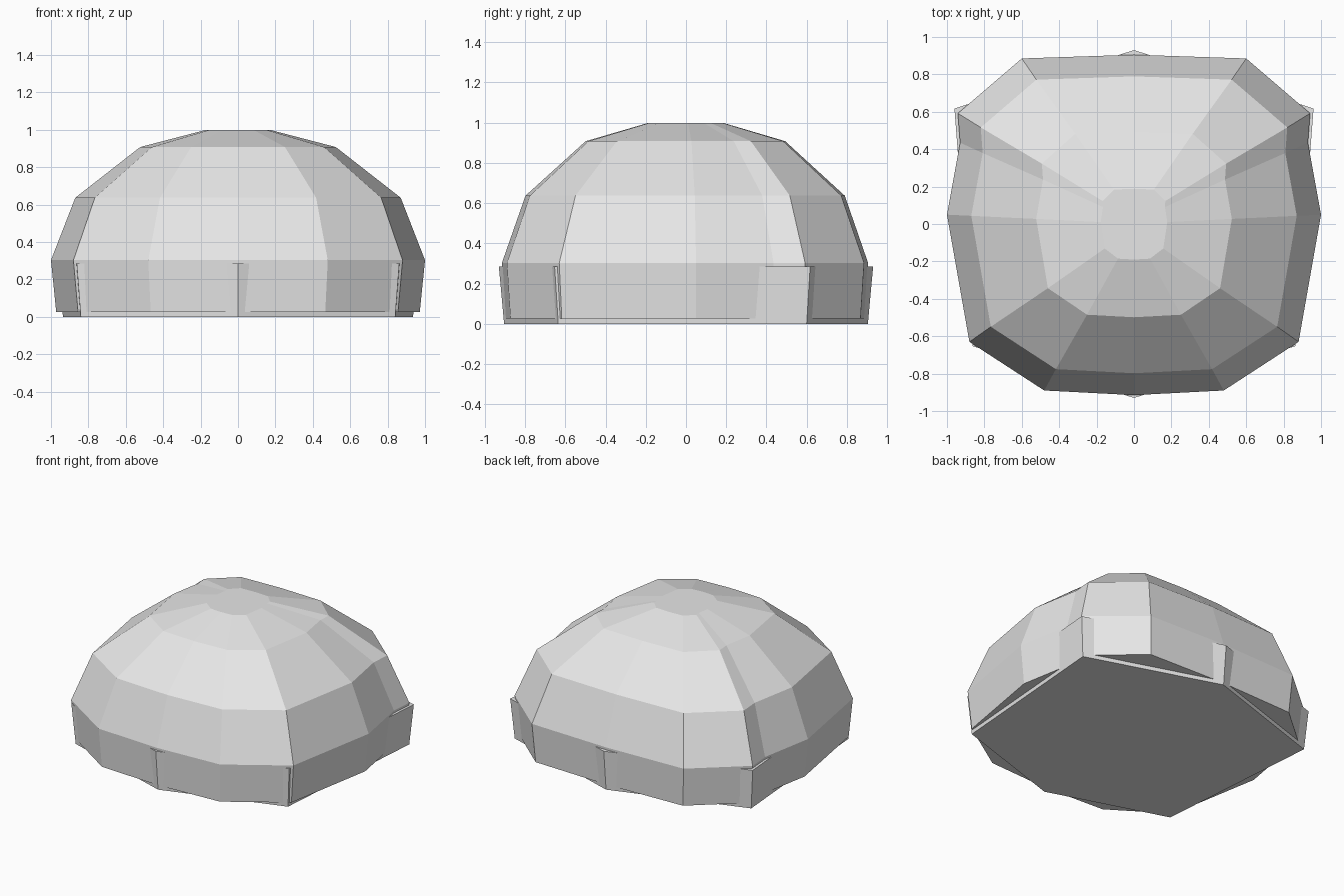
import bpy
import bmesh

if "Cube" in bpy.data.objects:
    bpy.data.objects.remove(bpy.data.objects["Cube"])

grey = bpy.data.materials.new("light grey")
grey.diffuse_color = (0.8, 0.8, 0.8, 1)
grey.use_nodes = True
grey.node_tree.nodes["Principled BSDF"].inputs["Base Color"].default_value = grey.diffuse_color


def outline(half):
    """Mirror a right-hand half outline (front to back) into a closed loop."""
    return half + [(-x, y) for x, y in reversed(half) if x > 0]


def loft(name, loop, levels):
    """Stack scaled copies of an outline; levels are (z, x scale, y scale)."""
    bm = bmesh.new()
    rings = [[bm.verts.new((x * sx, y * sy, z)) for x, y in loop]
             for z, sx, sy in levels]
    n = len(loop)
    for low, high in zip(rings, rings[1:]):
        for i in range(n):
            j = (i + 1) % n
            bm.faces.new((low[i], low[j], high[j], high[i]))
    bm.faces.new(list(reversed(rings[0])))
    bm.faces.new(rings[-1])
    bmesh.ops.recalc_face_normals(bm, faces=bm.faces)
    mesh = bpy.data.meshes.new(name)
    bm.to_mesh(mesh)
    bm.free()
    mesh.materials.append(grey)
    obj = bpy.data.objects.new(name, mesh)
    bpy.context.collection.objects.link(obj)
    return obj


# Faceted dome with a pinched crest at each rear corner
dome_outline = outline([(0, -0.915), (0.48, -0.89), (0.88, -0.63), (1.0, 0.05),
                        (0.93, 0.435), (0.942, 0.592), (0.6, 0.885), (0, 0.905)])
loft("dome", dome_outline, [
    (0.027, 0.972, 0.98),
    (0.303, 1.0, 1.0),
    (0.637, 0.87, 0.872),
    (0.908, 0.523, 0.545),
    (0.998, 0.178, 0.208),
])

# Six-sided base whose corners poke out of the dome wall
base_outline = outline([(0, -0.93), (0.862, -0.653), (0.96, 0.617), (0, 0.93)])
loft("base", base_outline, [(0.0, 0.975, 0.972), (0.285, 1.0, 1.0)])
